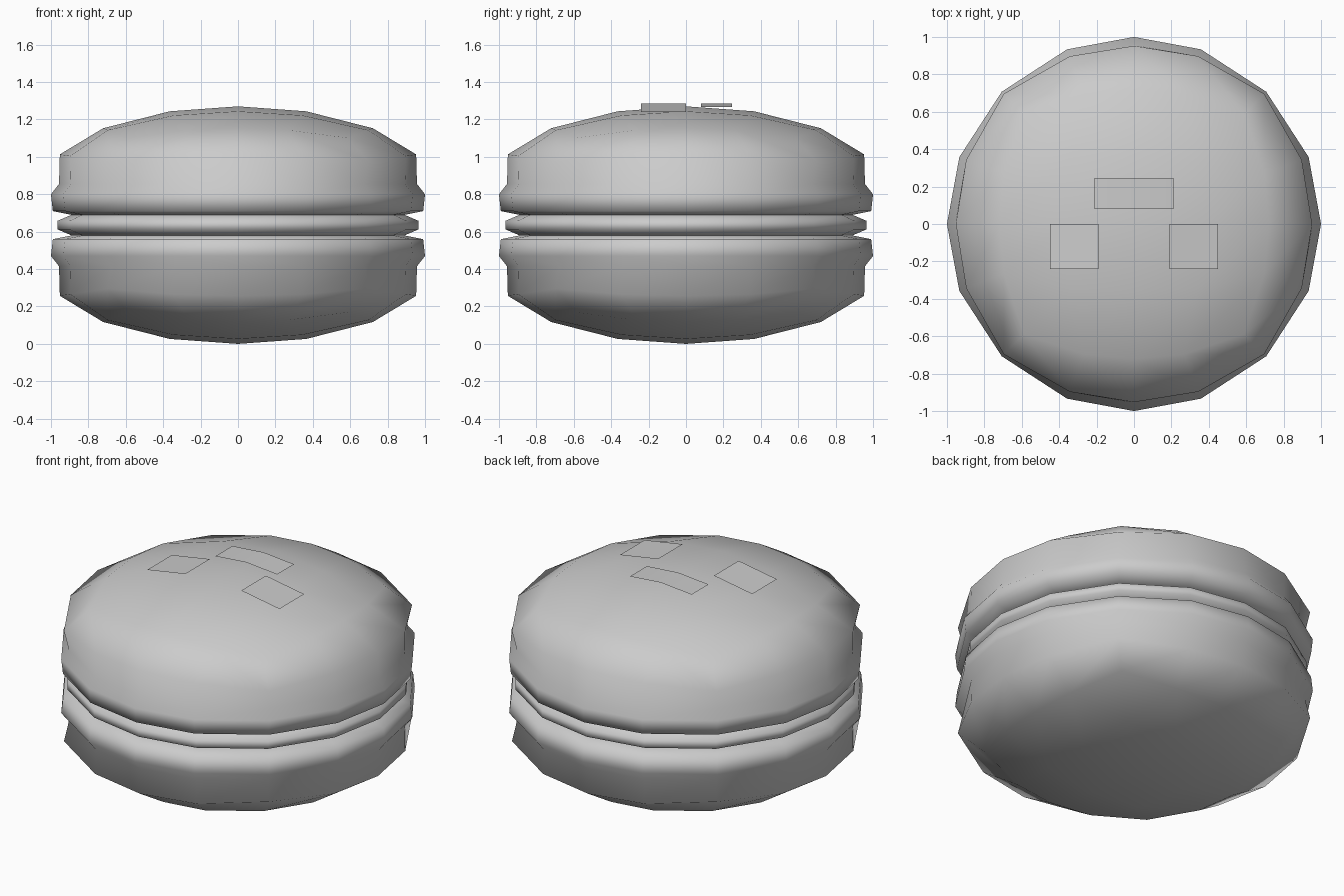
import bpy, bmesh, math
from mathutils import Vector

if "Cube" in bpy.data.objects:
    bpy.data.objects.remove(bpy.data.objects["Cube"])

MID = 0.635        # height of the symmetry plane
SEAM = 0.89        # radius where shells and filling meet

grey = bpy.data.materials.new("light_grey")
grey.use_nodes = True
COLOUR = (0.6, 0.6, 0.6, 1)
grey.diffuse_color = COLOUR
grey.node_tree.nodes["Principled BSDF"].inputs["Base Color"].default_value = COLOUR


def finish(name, bm):
    mesh = bpy.data.meshes.new(name)
    bm.to_mesh(mesh)
    bm.free()
    mesh.materials.append(grey)
    for poly in mesh.polygons:
        poly.use_smooth = True
    obj = bpy.data.objects.new(name, mesh)
    bpy.context.collection.objects.link(obj)
    return obj


def set_radius(vert, radius, z):
    flat = Vector((vert.co.x, vert.co.y, 0)).normalized() * radius
    vert.co = (flat.x, flat.y, z)


def extrude_profile(bm, edges, profile):
    """Extend an open ring downward through (radius, height) points."""
    for radius, z in profile:
        geom = bmesh.ops.extrude_edge_only(bm, edges=edges)["geom"]
        edges = [e for e in geom if isinstance(e, bmesh.types.BMEdge) and e.is_boundary]
        for v in {v for e in edges for v in e.verts}:
            set_radius(v, radius, z)


def shell(name, lower):
    # flattened half of a rounded cube
    bm = bmesh.new()
    bmesh.ops.create_cube(bm, size=2)
    bmesh.ops.subdivide_edges(bm, edges=bm.edges[:], cuts=3, use_grid_fill=True)
    below = [v for v in bm.verts if v.co.z < -0.1]
    bmesh.ops.delete(bm, geom=below, context='VERTS')
    for v in bm.verts:
        v.co = Vector([math.copysign(0.383, c) if 0.1 < abs(c) < 0.9 else c for c in v.co])
        v.co.normalize()
        if v.co.z < 0.01:
            set_radius(v, 0.957, 0.855)
        else:
            v.co = (v.co.x * 1.02, v.co.y * 1.02, 0.87 + 0.4 * v.co.z)
    # ruffled foot
    rim = [e for e in bm.edges if e.is_boundary]
    extrude_profile(bm, rim, [(1.0, 0.80), (0.99, 0.71), (SEAM, 0.69)])
    if lower:
        for v in bm.verts:
            v.co.z = 2 * MID - v.co.z
    bmesh.ops.recalc_face_normals(bm, faces=bm.faces[:])
    # keep the open shell facing outward
    top = max(bm.faces, key=lambda f: abs(f.calc_center_median().z - MID))
    if (top.normal.z < 0) != lower:
        bmesh.ops.reverse_faces(bm, faces=bm.faces[:])
    finish(name, bm)


def filling():
    bm = bmesh.new()
    angles = [math.radians(q + a) for q in (0, 90, 180, 270) for a in (0, 21, 45, 69)]
    ring = [bm.verts.new((SEAM * math.cos(a), SEAM * math.sin(a), 0.69)) for a in angles]
    edges = [bm.edges.new((ring[i - 1], ring[i])) for i in range(len(ring))]
    extrude_profile(bm, edges, [(0.965, 0.658), (0.965, 0.612), (SEAM, 0.58)])
    bmesh.ops.recalc_face_normals(bm, faces=bm.faces[:])
    side = bm.faces[:][0]
    if side.normal.dot(side.calc_center_median() - Vector((0, 0, MID))) < 0:
        bmesh.ops.reverse_faces(bm, faces=bm.faces[:])
    finish("filling", bm)


def patch(name, section, y0, y1):
    """Thin sheet following the crown; section lists (x, z) from left to right."""
    bm = bmesh.new()
    rows = [[bm.verts.new((x, y, z)) for x, z in section] for y in (y0, y1)]
    for i in range(len(section) - 1):
        bm.faces.new((rows[0][i], rows[0][i + 1], rows[1][i + 1], rows[1][i]))
    finish(name, bm)


shell("upper_shell", False)
shell("lower_shell", True)
filling()

# face patches on the crown
patch("left_eye", [(0.19, 1.284), (0.45, 1.24)], -0.24, 0)
patch("right_eye", [(-0.45, 1.24), (-0.19, 1.284)], -0.24, 0)
patch("mouth", [(-0.21, 1.266), (0, 1.284), (0.21, 1.266)], 0.08, 0.245)
